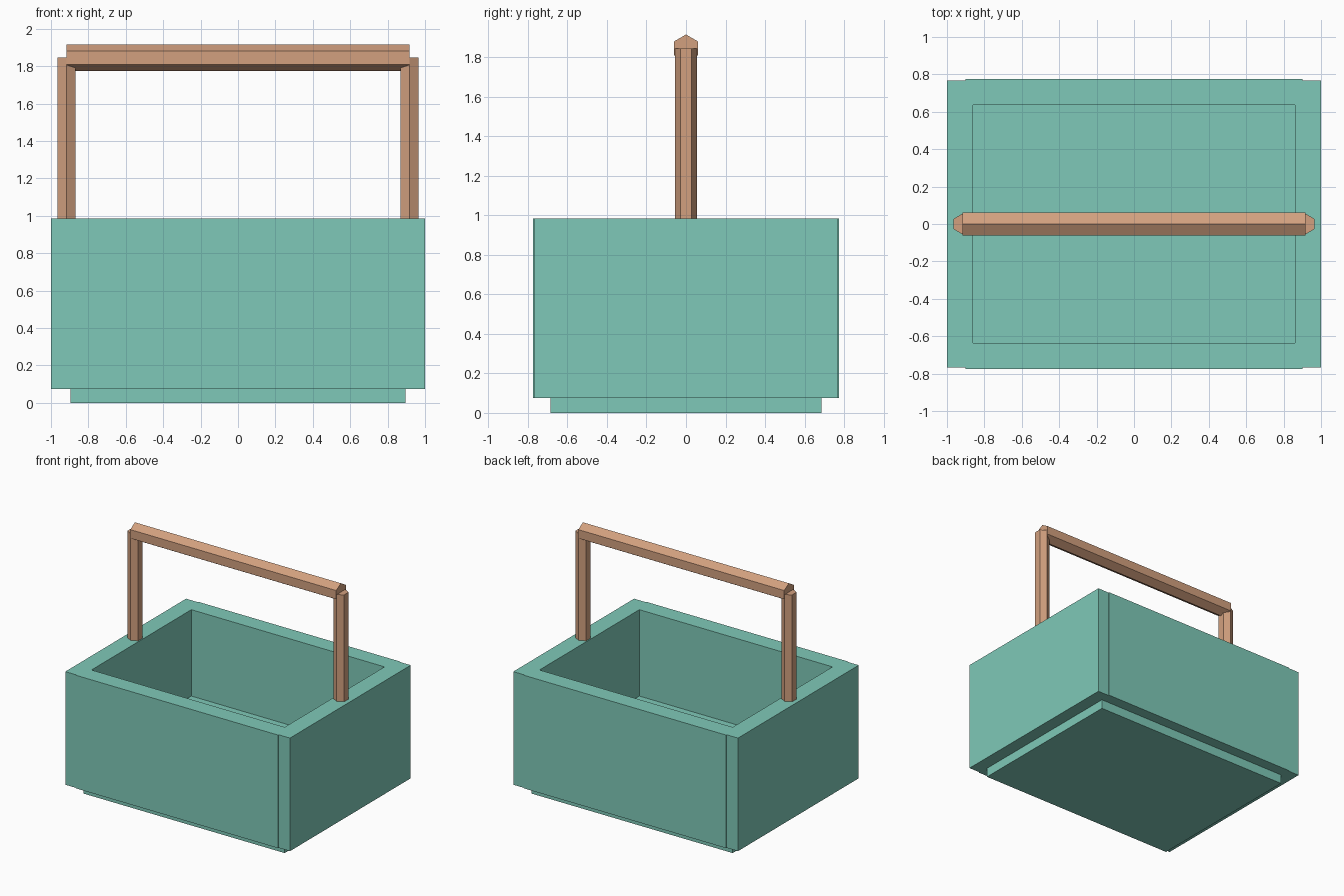
import bpy, bmesh, math
from mathutils import Matrix

if "Cube" in bpy.data.objects:
    bpy.data.objects.remove(bpy.data.objects["Cube"])


def material(name, rgb):
    m = bpy.data.materials.new(name)
    m.diffuse_color = (*rgb, 1)
    m.use_nodes = True
    m.node_tree.nodes["Principled BSDF"].inputs["Base Color"].default_value = m.diffuse_color
    return m


TEAL = material("teal", (0.212, 0.584, 0.479))
WOOD = material("light wood", (0.645, 0.352, 0.212))


def finish(name, bm, mat):
    me = bpy.data.meshes.new(name)
    bm.to_mesh(me)
    bm.free()
    me.materials.append(mat)
    ob = bpy.data.objects.new(name, me)
    bpy.context.collection.objects.link(ob)


def box(name, x, y, z, mat):
    bm = bmesh.new()
    bmesh.ops.create_cube(bm, size=1)
    for v in bm.verts:
        v.co = [r[0] + (c + 0.5) * (r[1] - r[0]) for c, r in zip(v.co, (x, y, z))]
    finish(name, bm, mat)


def hex_bar(name, radius, length, matrix):
    bm = bmesh.new()
    bmesh.ops.create_cone(bm, cap_ends=True, segments=6, radius1=radius,
                          radius2=radius, depth=length, matrix=matrix)
    # put a corner on local y
    finish(name, bm, WOOD)


# foot and raised inner floor
box("foot", (-0.895, 0.895), (-0.685, 0.685), (0, 0.10), TEAL)
box("floor", (-0.87, 0.87), (-0.65, 0.65), (0.075, 0.29), TEAL)

# walls: long walls stand slightly proud of the end walls
for side, s in (("left", -1), ("right", 1)):
    box(side + "_wall", sorted((s * 0.86, s)), (-0.768, 0.768), (0.075, 0.985), TEAL)
for side, s in (("front", -1), ("back", 1)):
    box(side + "_wall", (-0.9, 0.9), sorted((s * 0.635, s * 0.775)), (0.075, 0.985), TEAL)

# handle: two hexagonal posts and a hexagonal grip
for side, s in (("left", -1), ("right", 1)):
    hex_bar(side + "_handle_post", 0.055, 0.895,
            Matrix.Translation((s * 0.917, 0, 1.3975)))
hex_bar("handle_grip", 0.07, 1.834,
        Matrix.Translation((0, 0, 1.845)) @ Matrix.Rotation(math.pi / 2, 4, 'Y')
        @ Matrix.Rotation(math.pi / 2, 4, 'Z'))
